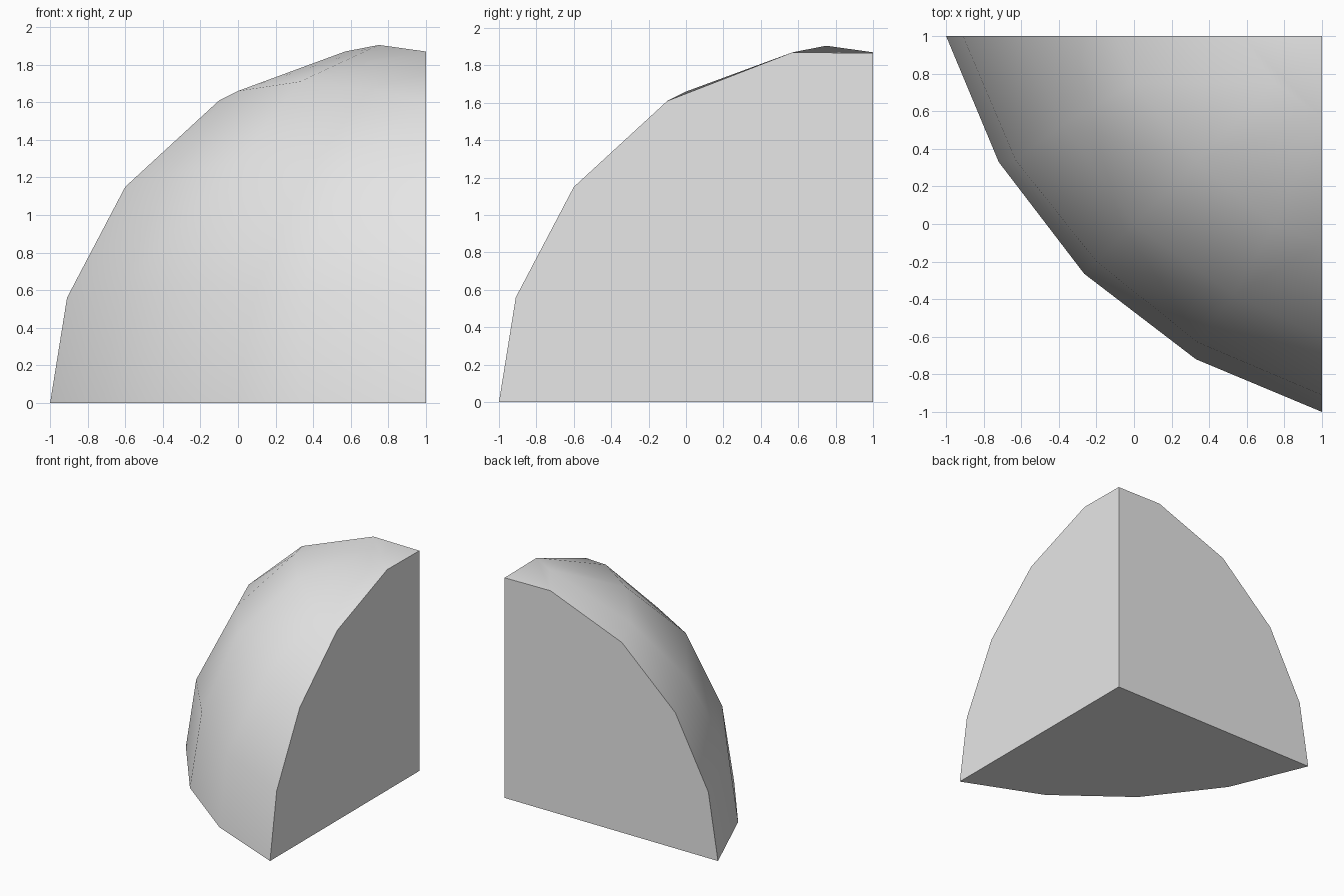
import bpy, bmesh, math

cube = bpy.data.objects.get("Cube")
if cube:
    bpy.data.objects.remove(cube)

# One plain grey material
grey = bpy.data.materials.new("light_grey")
grey.use_nodes = True
colour = (0.8, 0.8, 0.8, 1)
grey.diffuse_color = colour
grey.node_tree.nodes["Principled BSDF"].inputs["Base Color"].default_value = colour

# Half rings of the dome, measured from the square corner, bottom to top;
# each ends on the diagonal and is mirrored across it
half_rings = [
    [(2, 0, 0), (1.72, .67, 0), (1.265, 1.265, 0)],
    [(1.91, 0, .56), (1.63, .66, .59), (1.2, 1.2, .64)],
    [(1.6, 0, 1.15), (1.38, .47, 1.21), (1, 1, 1.28)],
    [(1.1, 0, 1.61), (1, .25, 1.66), (.67, .67, 1.71)],
    [(.43, 0, 1.87), (.25, .25, 1.905)],
]

bm = bmesh.new()


def vert(a, b, z):
    return bm.verts.new((1 - a, 1 - b, z))


def full_ring(half):
    return [vert(*p) for p in half] + [vert(b, a, z) for a, b, z in half[-2::-1]]


rings = [full_ring(h) for h in half_rings]
corner, top = vert(0, 0, 0), vert(0, 0, 1.865)

# Curved shell: bands of quads
shell = []
for low, high in zip(rings[:3], rings[1:4]):
    for i in range(4):
        shell.append(bm.faces.new((low[i], low[i + 1], high[i + 1], high[i])))

# Cap: narrows from five points to three, then to the top corner
p, q = rings[3], rings[4]
for loop in [(p[0], p[1], q[0]), (p[1], p[2], q[1], q[0]),
             (p[2], p[3], q[2], q[1]), (p[3], p[4], q[2]),
             (q[0], q[1], q[2], top)]:
    shell.append(bm.faces.new(loop))

# Flat back wall, side wall and base
bm.faces.new([corner] + [r[0] for r in rings] + [top])
bm.faces.new([corner] + [r[-1] for r in rings] + [top])
bm.faces.new([corner] + rings[0])
bmesh.ops.recalc_face_normals(bm, faces=bm.faces)

mesh = bpy.data.meshes.new("dome_octant")
bm.to_mesh(mesh)
bm.free()
mesh.materials.append(grey)
dome = bpy.data.objects.new("dome_octant", mesh)
bpy.context.collection.objects.link(dome)

# Smooth dome, sharp rim
bpy.ops.object.select_all(action='DESELECT')
dome.select_set(True)
bpy.context.view_layer.objects.active = dome
bpy.ops.object.shade_smooth_by_angle(angle=math.radians(50))
